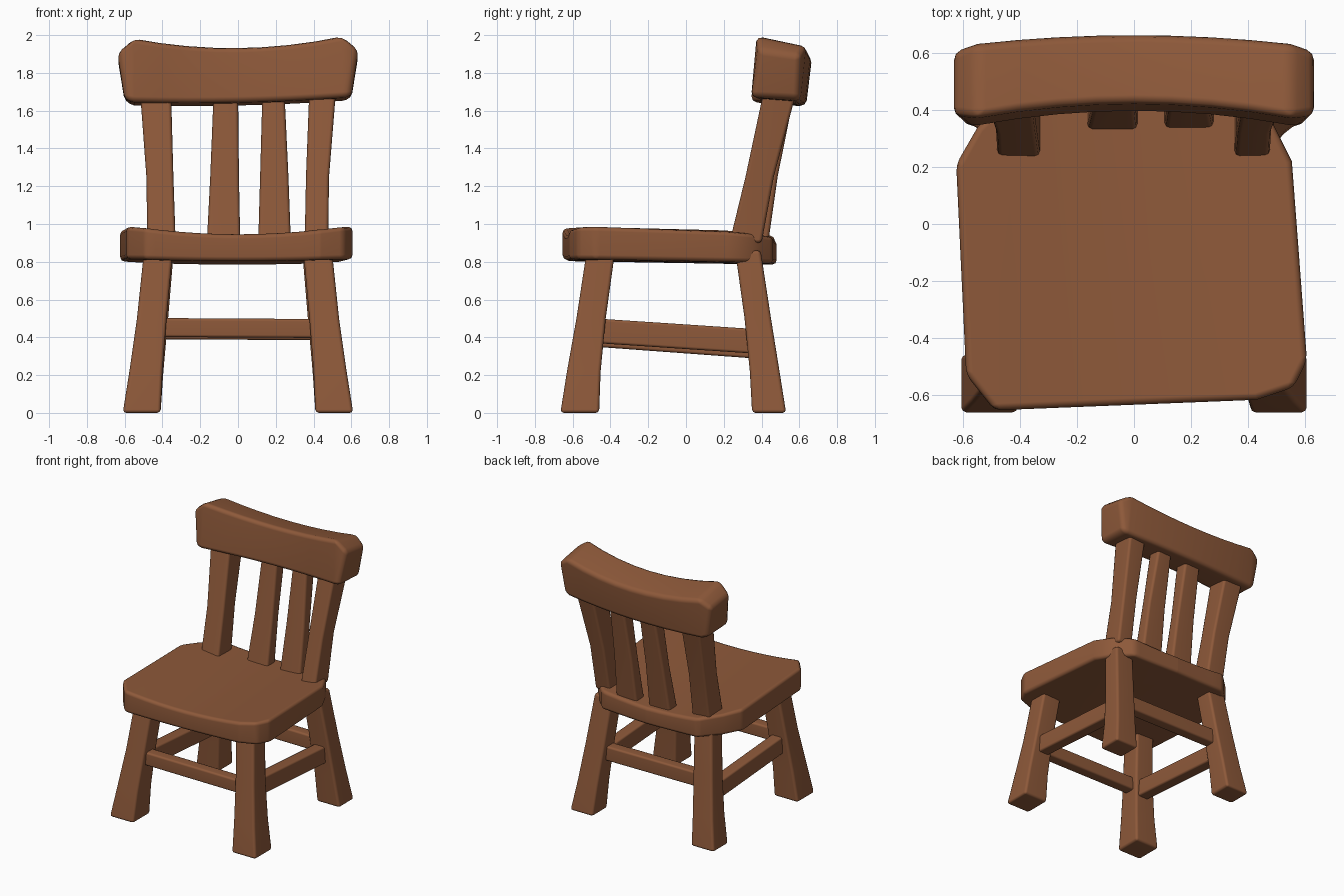
import bpy, bmesh, math
from mathutils import Vector

if "Cube" in bpy.data.objects:
    bpy.data.objects.remove(bpy.data.objects["Cube"])

wood = bpy.data.materials.new("brown wood")
wood.diffuse_color = (0.27, 0.10, 0.042, 1)
wood.use_nodes = True
wood.node_tree.nodes["Principled BSDF"].inputs["Base Color"].default_value = wood.diffuse_color


def finish(name, bm, bevel):
    """Turn a bmesh into a softly bevelled, smooth shaded wooden part."""
    bmesh.ops.recalc_face_normals(bm, faces=bm.faces[:])
    me = bpy.data.meshes.new(name)
    bm.to_mesh(me)
    bm.free()
    me.materials.append(wood)
    ob = bpy.data.objects.new(name, me)
    bpy.context.collection.objects.link(ob)
    for p in me.polygons:
        p.use_smooth = True
    m = ob.modifiers.new("bevel", 'BEVEL')
    m.width, m.segments = bevel, 2
    m.limit_method, m.angle_limit = 'ANGLE', math.radians(28)
    ob.modifiers.new("normals", 'WEIGHTED_NORMAL')
    return ob


def loft(name, sections, bevel):
    """Skin a row of four-cornered sections into a closed solid."""
    bm = bmesh.new()
    rings = [[bm.verts.new(p) for p in s] for s in sections]
    for a, b in zip(rings, rings[1:]):
        for i in range(4):
            j = (i + 1) % 4
            bm.faces.new((a[i], a[j], b[j], b[i]))
    bm.faces.new(rings[0])
    bm.faces.new(rings[-1])
    return finish(name, bm, bevel)


def upright(name, rows, bevel=0.018):
    """Post from rows of (z, x0, x1, y0, y1)."""
    loft(name, [[(x0, y0, z), (x1, y0, z), (x1, y1, z), (x0, y1, z)]
                for z, x0, x1, y0, y1 in rows], bevel)


def bar(name, a, b, w, h, bevel=0.014):
    """Straight stretcher between two points, w wide and h tall."""
    a, b = Vector(a), Vector(b)
    side = (b - a).cross(Vector((0, 0, 1))).normalized() * w / 2
    up = Vector((0, 0, h / 2))
    loft(name, [[p - side - up, p + side - up, p + side + up, p - side + up]
                for p in (a, b)], bevel)


# Seat: slightly crooked outline, cut into strips and dished across x
outline = [(-0.49, -0.655), (0.43, -0.618), (0.56, -0.575), (0.608, -0.48),
           (0.555, 0.22), (0.49, 0.35), (0.38, 0.46), (0.0, 0.48),
           (-0.42, 0.47), (-0.55, 0.34), (-0.625, 0.21), (-0.59, -0.53)]
bm = bmesh.new()
base = bm.faces.new([bm.verts.new((x, y, 0)) for x, y in outline])
ext = bmesh.ops.extrude_face_region(bm, geom=[base])
for v in ext["geom"]:
    if isinstance(v, bmesh.types.BMVert):
        v.co.z = 1
for i in range(-4, 5):
    bmesh.ops.bisect_plane(bm, geom=bm.verts[:] + bm.edges[:] + bm.faces[:],
                           plane_co=(i * 0.11 + 0.003, 0, 0), plane_no=(1, 0, 0))
for v in bm.verts:
    dish = max(0, 1 - (v.co.x / 0.58) ** 2)
    t = (v.co.y + 0.6) / 1.07
    if v.co.z > 0.5:
        v.co.z = 0.99 - 0.03 * t - 0.045 * dish
    else:
        v.co.z = 0.815 - 0.018 * t - 0.012 * dish
finish("seat", bm, 0.03)

# Legs: splayed outwards, flaring at the foot
for side, s in (("left", -1), ("right", 1)):
    def leg(name, rows):
        upright(name, [(z, *sorted((s * a, s * b)), y0, y1)
                       for z, a, b, y0, y1 in rows])
    leg(side + "_front_leg", [(0, 0.41, 0.61, -0.665, -0.46),
                              (0.22, 0.40, 0.575, -0.63, -0.452),
                              (0.5, 0.378, 0.535, -0.58, -0.425),
                              (0.86, 0.345, 0.497, -0.525, -0.375)])
    leg(side + "_back_leg", [(0, 0.41, 0.60, 0.35, 0.53),
                             (0.22, 0.395, 0.565, 0.338, 0.495),
                             (0.5, 0.37, 0.53, 0.31, 0.45),
                             (0.86, 0.34, 0.49, 0.26, 0.395)])

# Stretchers between the legs
bar("front_stretcher", (-0.43, -0.51, 0.452), (0.43, -0.51, 0.447), 0.085, 0.10)
bar("back_stretcher", (-0.43, 0.37, 0.445), (0.43, 0.37, 0.44), 0.085, 0.11)
bar("right_stretcher", (0.455, -0.48, 0.435), (0.455, 0.38, 0.378), 0.09, 0.13)
bar("left_stretcher", (-0.455, -0.48, 0.415), (-0.455, 0.38, 0.352), 0.09, 0.13)

# Back posts and slats, leaning backwards
upright("left_post", [(0.9, -0.48, -0.33, 0.23, 0.40), (1.25, -0.485, -0.342, 0.315, 0.465),
                      (1.72, -0.52, -0.355, 0.415, 0.59)])
upright("right_post", [(0.9, 0.353, 0.477, 0.23, 0.40), (1.25, 0.36, 0.482, 0.315, 0.465),
                       (1.72, 0.378, 0.52, 0.415, 0.59)])
upright("left_slat", [(0.9, -0.165, 0.012, 0.33, 0.43), (1.25, -0.147, 0.005, 0.40, 0.485),
                      (1.72, -0.128, 0.0, 0.47, 0.58)])
upright("right_slat", [(0.9, 0.107, 0.28, 0.335, 0.435), (1.25, 0.117, 0.267, 0.40, 0.485),
                       (1.72, 0.13, 0.245, 0.47, 0.58)])

# Top rail: bowed backwards, dipping in the middle, with chamfered ends
sections = []
for x in (-0.55, -0.41, -0.27, -0.13, 0.0, 0.13, 0.27, 0.41, 0.55):
    k = 1 - (x / 0.6) ** 2
    lift = 0.012 * x / 0.55
    top, low = 2.003 - 0.065 * k + lift * 0.5, 1.65 - 0.015 * k + lift
    y = 0.06 * k
    sections.append([(x, 0.335 + y, low + 0.01), (x, 0.365 + y, top),
                     (x, 0.63 + y * 0.62, top - 0.055), (x, 0.60 + y * 0.6, low - 0.01)])
for s, at in ((-1, 0), (1, 10)):
    sections.insert(at, [(s * 0.60, 0.345, 1.665 + s * 0.008), (s * 0.638, 0.385, 1.915 + s * 0.008),
                         (s * 0.638, 0.605, 1.885 + s * 0.008), (s * 0.60, 0.595, 1.655 + s * 0.008)])
loft("top_rail", sections, 0.03)
